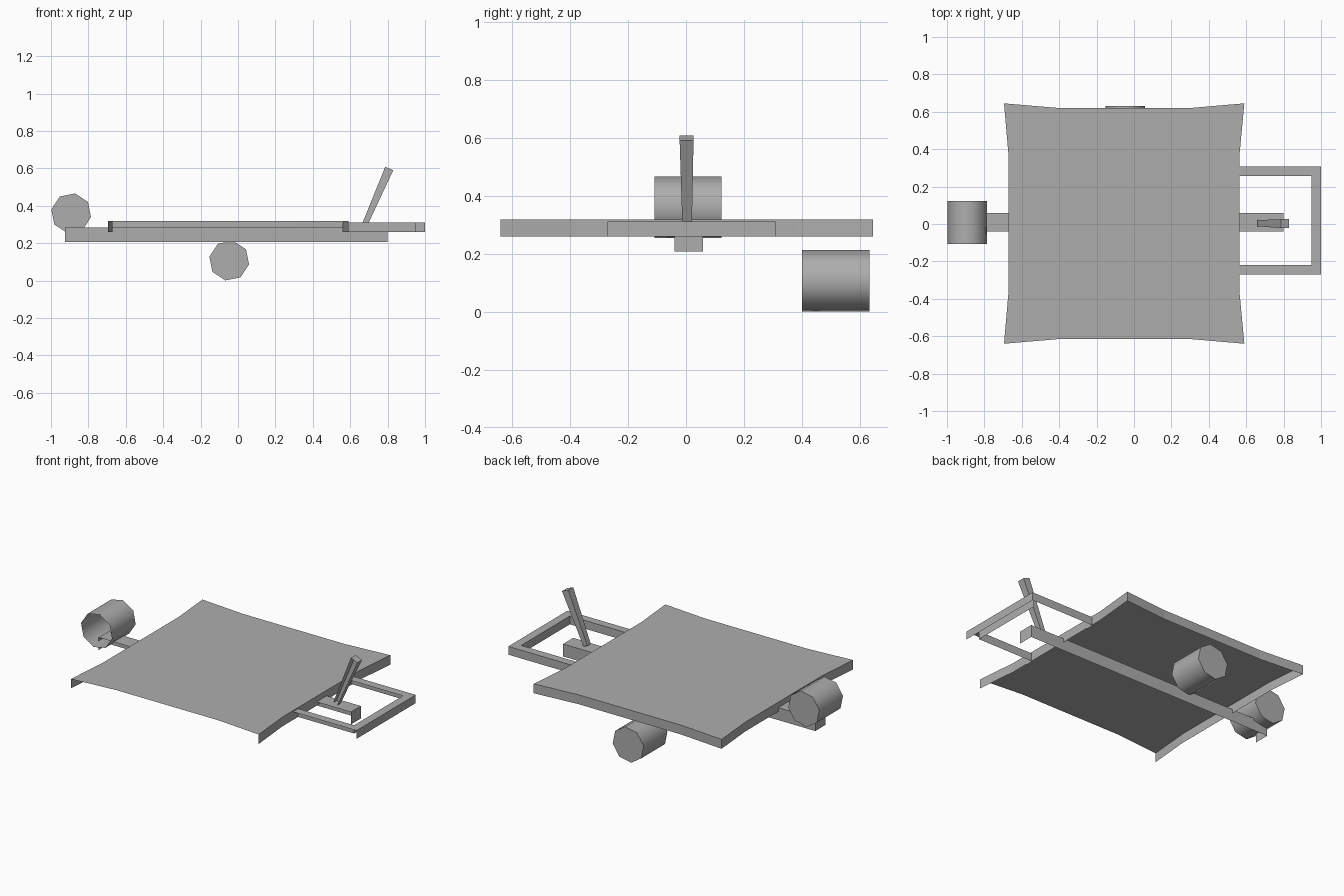
import bpy, bmesh, math

cube = bpy.data.objects.get("Cube")
if cube:
    bpy.data.objects.remove(cube, do_unlink=True)

grey = bpy.data.materials.new("plain_grey")
grey.use_nodes = True
grey.diffuse_color = (0.42, 0.42, 0.42, 1)
grey.node_tree.nodes["Principled BSDF"].inputs["Base Color"].default_value = (0.42, 0.42, 0.42, 1)


def finish(name, bm):
    mesh = bpy.data.meshes.new(name)
    bm.to_mesh(mesh)
    bm.free()
    mesh.materials.append(grey)
    obj = bpy.data.objects.new(name, mesh)
    bpy.context.collection.objects.link(obj)
    return obj


def open_shell(name, bottom, top):
    """Loft two counter-clockwise loops; the base and front-facing walls stay open."""
    bm = bmesh.new()
    lo = [bm.verts.new(p) for p in bottom]
    hi = [bm.verts.new(p) for p in top]
    bm.faces.new(hi)
    n = len(lo)
    for i in range(n):
        j = (i + 1) % n
        dx, dy = top[j][0] - top[i][0], top[j][1] - top[i][1]
        if dx > 0.8 * math.hypot(dx, dy):      # wall faces the front
            continue
        bm.faces.new((lo[i], lo[j], hi[j], hi[i]))
    loose = [v for v in bm.verts if not v.link_faces]
    bmesh.ops.delete(bm, geom=loose, context='VERTS')
    return finish(name, bm)


def prism(name, outline, z0, z1):
    return open_shell(name, [(x, y, z0) for x, y in outline], [(x, y, z1) for x, y in outline])


def roller(name, x, z, y0, y1, r=0.108, sides=8, turn=-11):
    """Smooth eight-sided drum along y, closed at the back and open at the front."""
    bm = bmesh.new()
    rings = []
    for y in (y0, y1):
        rings.append([bm.verts.new((x + r * math.cos(a), y, z + r * math.sin(a)))
                      for a in (math.radians(turn + 360 * i / sides) for i in range(sides))])
    front, back = rings
    for i in range(sides):
        j = (i + 1) % sides
        bm.faces.new((front[i], back[i], back[j], front[j])).smooth = True
    bm.faces.new(back[::-1])
    bmesh.ops.recalc_face_normals(bm, faces=bm.faces[:])
    if sum(f.normal.y for f in bm.faces if len(f.verts) == sides) < 0:
        bmesh.ops.reverse_faces(bm, faces=bm.faces[:])
    return finish(name, bm)


# Flat deck with gently pinched edges
prism("deck", [
    (-0.695, -0.64), (-0.40, -0.615), (0.30, -0.615),
    (0.59, -0.64), (0.565, -0.375), (0.565, 0.38),
    (0.59, 0.645), (0.30, 0.62), (-0.40, 0.62),
    (-0.695, 0.645), (-0.672, 0.38), (-0.672, -0.375)], 0.26, 0.318)

# Central beam under the deck
prism("centre_beam", [(-0.925, -0.04), (0.80, -0.04), (0.80, 0.058), (-0.925, 0.058)], 0.207, 0.284)

# U-shaped end frame
prism("end_frame", [
    (0.56, -0.27), (1.0, -0.27), (1.0, 0.308), (0.56, 0.308),
    (0.56, 0.256), (0.948, 0.256), (0.948, -0.22), (0.56, -0.22)], 0.26, 0.311)

# Leaning lever, wider at the top
open_shell("lever",
           [(0.66, -0.012, 0.295), (0.687, -0.012, 0.284), (0.687, 0.02, 0.284), (0.66, 0.02, 0.295)],
           [(0.787, -0.022, 0.608), (0.83, -0.022, 0.59), (0.83, 0.026, 0.59), (0.787, 0.026, 0.608)])

# Rollers
roller("end_roller", -0.892, 0.36, -0.108, 0.123)
roller("lower_roller", -0.047, 0.107, 0.40, 0.632)
